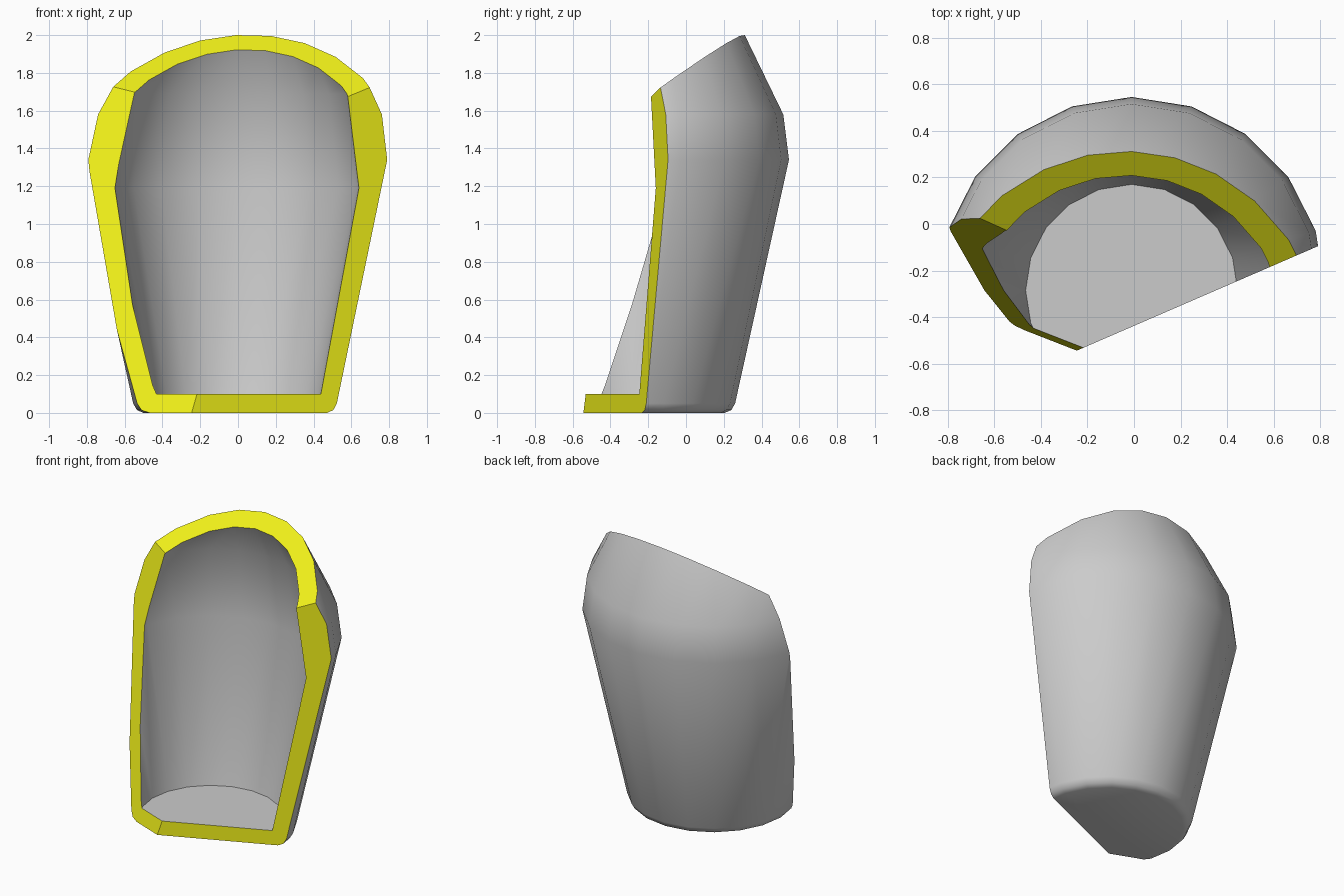
import bpy, bmesh, math
from mathutils import Vector

if "Cube" in bpy.data.objects:
    bpy.data.objects.remove(bpy.data.objects["Cube"])

CENTRE = Vector((-0.01, -0.285, 0))
# Thick-walled pot section: outer wall upward, then inner wall down to the floor
PROFILE = [(0, 0), (0.49, 0), (0.525, 0.015), (0.545, 0.05), (0.83, 1.34),
           (0.80, 1.58), (0.475, 2.25), (0.335, 2.25), (0.605, 1.69),
           (0.67, 1.19), (0.455, 0.1), (0, 0.1)]

bm = bmesh.new()
verts = [bm.verts.new(CENTRE + Vector((r, 0, z))) for r, z in PROFILE]
edges = [bm.edges.new(p) for p in zip(verts, verts[1:])]
bmesh.ops.spin(bm, geom=verts + edges, cent=CENTRE, axis=(0, 0, 1),
               angle=math.tau, steps=20, use_merge=False)
bmesh.ops.remove_doubles(bm, verts=bm.verts[:], dist=1e-4)


def break_off(point, normal):
    """Remove the positive side of a plane and cap the wall with a coloured face."""
    cut = bmesh.ops.bisect_plane(bm, geom=bm.verts[:] + bm.edges[:] + bm.faces[:],
                                 dist=1e-5, plane_co=point, plane_no=normal,
                                 clear_outer=True)
    rim = [e for e in cut["geom_cut"]
           if isinstance(e, bmesh.types.BMEdge) and e.is_boundary]
    cap = bmesh.ops.edgenet_fill(bm, edges=rim)
    for f in cap["faces"]:
        f.material_index = 1


# Upright right break, leaning left break, sloping top break
break_off((0, -0.437, 0), (0.433, -1, 0))
break_off((0, -0.639, 0), (-0.39, -1, 0.235))
break_off((0, 0, 1.765), (-0.086, -0.758, 1))
bmesh.ops.recalc_face_normals(bm, faces=bm.faces[:])

mesh = bpy.data.meshes.new("broken_pot")
bm.to_mesh(mesh)
bm.free()
pot = bpy.data.objects.new("broken_pot", mesh)
bpy.context.collection.objects.link(pot)

# Grey walls, yellow broken faces
for name, colour in (("wall_grey", (0.8, 0.8, 0.8, 1)), ("break_yellow", (0.9, 0.9, 0.01, 1))):
    mat = bpy.data.materials.new(name)
    mat.diffuse_color = colour
    mat.use_nodes = True
    mat.node_tree.nodes["Principled BSDF"].inputs["Base Color"].default_value = mat.diffuse_color
    mesh.materials.append(mat)

bpy.context.view_layer.objects.active = pot
pot.select_set(True)
bpy.ops.object.shade_smooth_by_angle(angle=math.radians(40))
